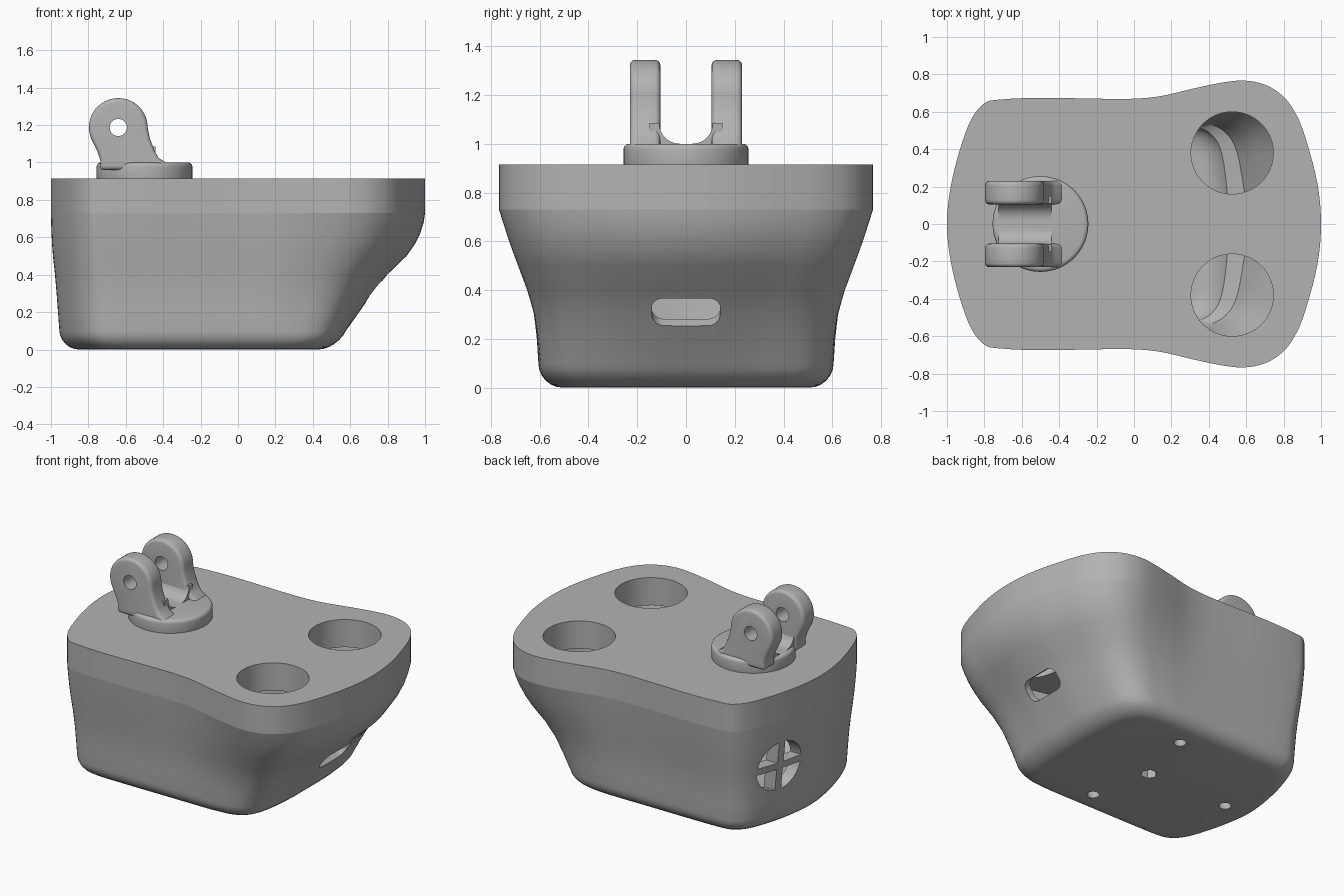
import bpy, bmesh, math
from mathutils import Vector, Matrix

if "Cube" in bpy.data.objects:
    bpy.data.objects.remove(bpy.data.objects["Cube"], do_unlink=True)

grey = bpy.data.materials.new("plain_grey")
grey.use_nodes = True
COLOUR = (0.45, 0.45, 0.45, 1)
grey.diffuse_color = COLOUR
grey.node_tree.nodes["Principled BSDF"].inputs["Base Color"].default_value = COLOUR


# ---------- helpers ----------
def loft(name, rings):
    """Closed solid through rings of equal point count."""
    bm = bmesh.new()
    vs = [[bm.verts.new(p) for p in r] for r in rings]
    n = len(vs[0])
    for a, b in zip(vs, vs[1:]):
        for i in range(n):
            j = (i + 1) % n
            bm.faces.new((a[i], a[j], b[j], b[i]))
    bm.faces.new(vs[0][::-1])
    bm.faces.new(vs[-1])
    bmesh.ops.recalc_face_normals(bm, faces=bm.faces)
    me = bpy.data.meshes.new(name)
    bm.to_mesh(me)
    bm.free()
    me.materials.append(grey)
    ob = bpy.data.objects.new(name, me)
    bpy.context.collection.objects.link(ob)
    return ob


def prism(name, pts, lo, hi, place):
    """Extrude a 2D outline; place maps (u, v, w) to a 3D point."""
    return loft(name, [[place(u, v, w) for u, v in pts] for w in (lo, hi)])


def activate(ob):
    bpy.ops.object.select_all(action='DESELECT')
    ob.select_set(True)
    bpy.context.view_layer.objects.active = ob


def cut(ob, cutter):
    cutter.hide_render = True
    m = ob.modifiers.new("cut", 'BOOLEAN')
    m.operation, m.solver, m.object = 'DIFFERENCE', 'EXACT', cutter
    activate(ob)
    bpy.ops.object.modifier_apply(modifier=m.name)
    bpy.data.objects.remove(cutter, do_unlink=True)


def bevel(ob, width):
    m = ob.modifiers.new("bevel", 'BEVEL')
    m.width, m.segments, m.limit_method, m.angle_limit = width, 4, 'ANGLE', math.radians(50)
    activate(ob)
    bpy.ops.object.modifier_apply(modifier=m.name)


def smooth(ob):
    activate(ob)
    bpy.ops.object.shade_smooth_by_angle(angle=math.radians(35))


def arc(cx, cy, r, a0, a1, n):
    return [(cx + r * math.cos(math.radians(a0 + (a1 - a0) * i / n)),
             cy + r * math.sin(math.radians(a0 + (a1 - a0) * i / n))) for i in range(n + 1)]


def circle(cx, cy, r, n=48):
    return arc(cx, cy, r, 0, 360, n)[:-1]


def closed_curve(half, steps=4):
    """Mirror a half outline over y = 0 and smooth it."""
    pts = [Vector(p) for p in half] + [Vector((x, -y)) for x, y in half[-2:0:-1]]
    out, n = [], len(pts)
    for i in range(n):
        a, b, c, d = (pts[(i + k) % n] for k in (-1, 0, 1, 2))
        for s in range(steps):
            t = s / steps
            out.append(0.5 * (2 * b + (c - a) * t + (2 * a - 5 * b + 4 * c - d) * t * t
                              + (3 * b - a - 3 * c + d) * t ** 3))
    return out


xyz = lambda u, v, w: (u, v, w)
along_y = lambda u, v, w: (u, w, v)
along_x = lambda u, v, w: (w, u, v)

# ---------- outlines of the rim and of the foot ----------
rim = closed_curve([(-1, 0), (-.98, .2), (-.93, .4), (-.87, .56), (-.8, .645), (-.72, .665),
                    (-.5, .675), (-.2, .67), (0, .67), (.15, .685), (.3, .72), (.45, .752),
                    (.58, .767), (.7, .745), (.8, .68), (.87, .58), (.92, .45), (.98, .22), (1, 0)])
foot = closed_curve([(-.95, 0), (-.93, .19), (-.885, .37), (-.83, .51), (-.76, .58), (-.68, .6),
                     (-.5, .605), (-.25, .605), (-.05, .605), (.07, .605), (.18, .605), (.28, .6),
                     (.36, .59), (.43, .56), (.48, .5), (.505, .42), (.52, .31), (.53, .16), (.53, 0)])
SEAM, TOP = 0.73, 0.915

# height, end flare, side flare
FLARE = [(.1, .1, 0), (.2, .25, .06), (.3, .4, .15), (.4, .57, .33), (.5, .79, .55),
         (.56, .88, .68), (.62, .945, .8), (.68, .985, .91), (SEAM, 1, 1)]


def hull_rings(inset, floor):
    rings = []
    steps = [(.1 * (1 - math.cos(a)), .1 * math.sin(a) - .1, .1 * (1 - math.cos(a)))
             for a in (math.radians(15 * k) for k in range(6, 0, -1))]
    # rounded lower edge
    for k in range(7):
        a = math.radians(15 * k)
        z, pull = .1 * (1 - math.cos(a)), .1 * (1 - math.sin(a)) + inset
        rings.append([(-.21 + (p.x + .21 + (q.x - p.x) * z) * (1 - pull / .74),
                       p.y * (1 - pull / .605), z + floor) for p, q in zip(foot, rim)])
    # flared walls
    for z, ge, gs in FLARE[1:]:
        if z > floor + .12:
            rings.append([((p.x + (q.x - p.x) * ge) * (1 - inset / .9),
                           (p.y + (q.y - p.y) * gs) * (1 - inset / .68), z) for p, q in zip(foot, rim)])
    return rings


# ---------- hollow body ----------
body = loft("body", hull_rings(0, 0))
cavity = hull_rings(.07, .07)
cavity.append([(x, y, SEAM + .1) for x, y, z in cavity[-1]])
cut(body, loft("cavity_cutter", cavity))

# rounded slot through the sloping end
tilt = Matrix.Translation((.68, 0, .345)) @ Matrix.Rotation(math.radians(37), 4, 'Y')
slot = [p for cx, cy, a in ((.09, .02, 0), (-.09, .02, 90), (-.09, -.02, 180), (.09, -.02, 270))
        for p in arc(cx, cy, .05, a, a + 90, 6)]
cut(body, prism("slot_cutter", slot, -.22, .22, lambda u, v, w: tilt @ Vector((w, u, v))))

# round vent with a cross, made of four quarter openings
for sy in (-1, 1):
    for sz in (-1, 1):
        quarter = [(.33 + sy * u, .42 + sz * v) for u, v in
                   [(.022, .022)] + arc(0, 0, .165, 8, 82, 10)]
        cut(body, prism("vent_cutter", quarter, -1.1, -.62, along_x))

# small holes through the floor, the middle one hexagonal
for x, y, r, n in ((-.02, .41, .038, 24), (-.02, -.41, .038, 24), (-.72, 0, .038, 24), (-.12, 0, .052, 6)):
    cut(body, prism("floor_hole_cutter", circle(x, y, r, n), -.1, .2, xyz))
smooth(body)

# ---------- lid with two round openings ----------
lid = prism("lid", [tuple(p) for p in rim], SEAM, TOP, xyz)
for y in (-.38, .38):
    cut(lid, prism("opening_cutter", circle(.525, y, .22, 64), .6, 1.1, xyz))
smooth(lid)

# ---------- clevis mount ----------
base = prism("mount_base", circle(-.5, 0, .256, 64), TOP - .02, 1.0, xyz)
bevel(base, .022)
smooth(base)

lug_outline = ([(-.74, .96), (-.735, 1.01), (-.75, 1.055)] + arc(-.64, 1.187, .157, 205, 0, 28)
               + [(-.472, 1.13), (-.445, 1.06), (-.425, 1.025), (-.39, 1.002), (-.36, .96)])
for side, y0 in (("left", .105), ("right", -.23)):
    lug = prism("mount_lug_" + side, lug_outline, y0, y0 + .125, along_y)
    bevel(lug, .022)
    cut(lug, prism("pin_cutter", circle(-.64, 1.187, .046, 32), -.5, .5, along_y))
    smooth(lug)

# curved saddle between the lugs
for side, s in (("left", 1), ("right", -1)):
    fillet = [(s * u, v) for u, v in [(.15, .98), (.15, 1.085)] + arc(.025, 1.085, .085, 0, -90, 10)
              + [(.025, .98)]]
    smooth(prism("saddle_" + side, fillet, -.725, -.44, along_x))
